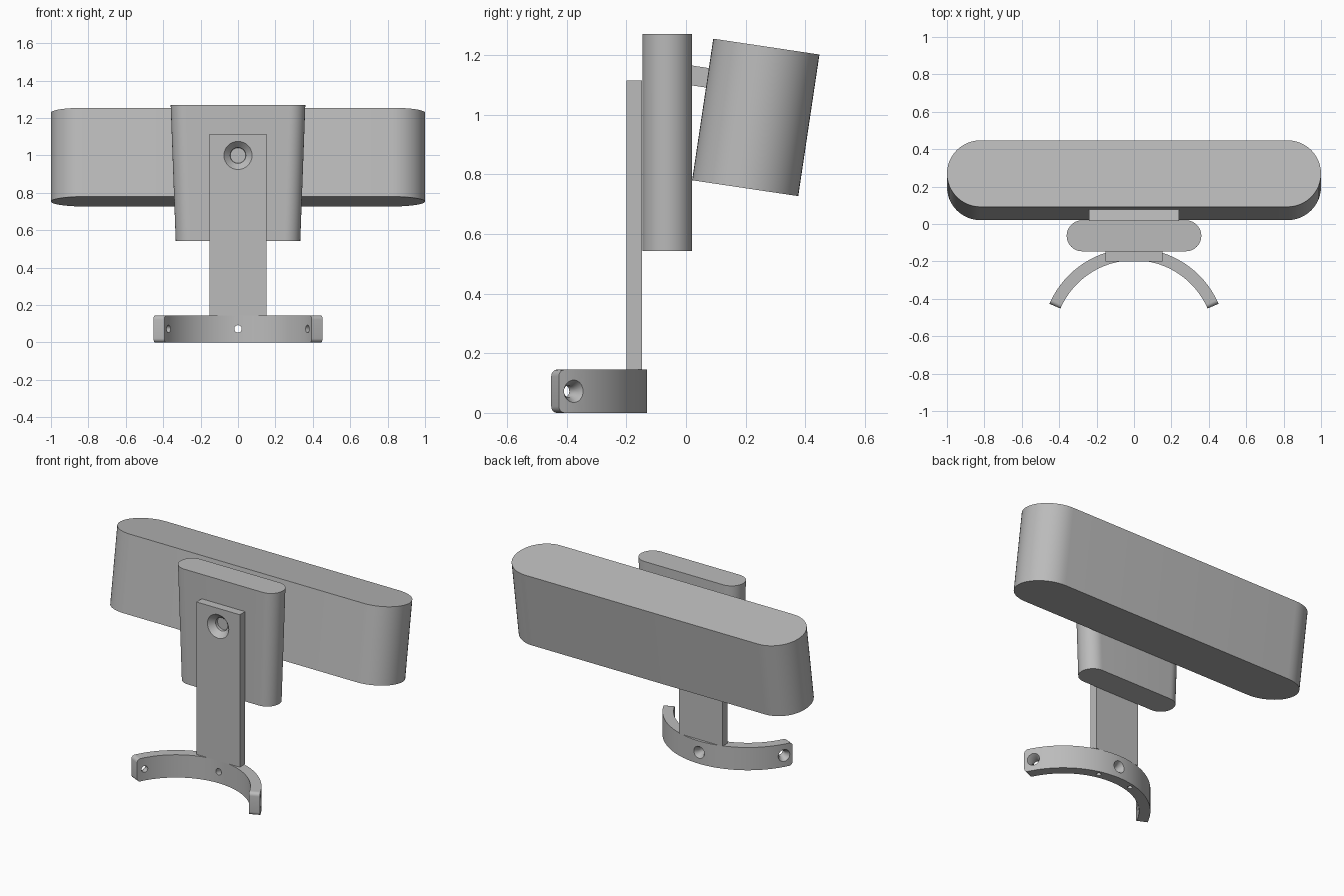
import bpy, bmesh
from math import sin, cos, pi, radians
from mathutils import Vector, Matrix

default = bpy.data.objects.get("Cube")
if default:
    bpy.data.objects.remove(default, do_unlink=True)

GREY = (0.5, 0.5, 0.5, 1)
grey = bpy.data.materials.new("plain grey")
grey.use_nodes = True
grey.diffuse_color = GREY
grey.node_tree.nodes["Principled BSDF"].inputs["Base Color"].default_value = GREY


def finish(name, bm):
    bmesh.ops.recalc_face_normals(bm, faces=bm.faces[:])
    mesh = bpy.data.meshes.new(name)
    bm.to_mesh(mesh)
    bm.free()
    mesh.materials.append(grey)
    obj = bpy.data.objects.new(name, mesh)
    bpy.context.collection.objects.link(obj)
    return obj


def loft(name, loops):
    """Solid skinned through equal-length closed loops, capped at both ends."""
    bm = bmesh.new()
    rings = [[bm.verts.new(p) for p in loop] for loop in loops]
    n = len(rings[0])
    for a, b in zip(rings, rings[1:]):
        for i in range(n):
            j = (i + 1) % n
            bm.faces.new((a[i], a[j], b[j], b[i]))
    bm.faces.new(rings[0][::-1])
    bm.faces.new(rings[-1])
    return finish(name, bm)


def stadium(half_x, half_y, z, steps=24):
    """Slot-shaped outline with fully rounded ends."""
    pts = []
    for side, start in ((1, -pi / 2), (-1, pi / 2)):
        for i in range(steps + 1):
            a = start + pi * i / steps
            pts.append((side * (half_x - half_y) + half_y * cos(a), half_y * sin(a), z))
    return pts


def box(name, size, centre):
    bm = bmesh.new()
    bmesh.ops.create_cube(bm, size=1)
    bmesh.ops.scale(bm, vec=size, verts=bm.verts)
    obj = finish(name, bm)
    obj.location = centre
    return obj


def drill(target, profile, origin, direction, steps=32):
    """Cut a turned hole: profile is (radius, depth) pairs along direction."""
    loops = [[(r * cos(2 * pi * i / steps), r * sin(2 * pi * i / steps), d)
              for i in range(steps)] for r, d in profile]
    cutter = loft("hole_cutter", loops)
    turn = Vector((0, 0, 1)).rotation_difference(Vector(direction)).to_matrix().to_4x4()
    cutter.matrix_world = Matrix.Translation(origin) @ turn
    cutter.hide_render = True
    cutter.hide_set(True)
    mod = target.modifiers.new("hole", 'BOOLEAN')
    mod.operation = 'DIFFERENCE'
    mod.solver = 'EXACT'
    mod.object = cutter
    return cutter


def bake(obj, cutters):
    """Apply the holes and remove their cutters."""
    bpy.context.view_layer.update()
    graph = bpy.context.evaluated_depsgraph_get()
    mesh = bpy.data.meshes.new_from_object(obj.evaluated_get(graph))
    obj.modifiers.clear()
    obj.data = mesh
    for c in cutters:
        bpy.data.objects.remove(c, do_unlink=True)


# Main head, leaning back
TILT = radians(-8.5)
head = loft("main_head", [stadium(1, 0.18, z) for z in (-0.24, 0.24)])
head.location = (0, 0.234, 0.991)
head.rotation_euler.x = TILT

# Tapered housing in front of the head
housing = loft("tapered_housing", [stadium(0.333, 0.083, 0.543), stadium(0.36, 0.083, 1.27)])
housing.location.y = -0.063

# Tilted link between housing and head
link = box("connecting_link", (0.48, 0.13, 0.066), (0, 0.057, 1.126))
link.rotation_euler.x = TILT

# Upright plate with a countersunk hole
plate = box("upright_plate", (0.306, 0.053, 0.97), (0, -0.1735, 0.63))
plate_holes = [drill(plate, [(0.079, -0.004), (0.042, 0.035), (0.04, 0.08)],
                     (0, -0.2, 1), (0, 1, 0))]

# Curved clamp band with rounded end corners
OUTER, INNER, HEIGHT = 0.493, 0.429, 0.145
CENTRE = Vector((0, -0.623, 0))
START = radians(23.5)
STEPS = 48


def section(angle):
    d = Vector((cos(angle), sin(angle), 0))
    up = Vector((0, 0, HEIGHT))
    return [CENTRE + d * INNER, CENTRE + d * OUTER,
            CENTRE + d * OUTER + up, CENTRE + d * INNER + up]


band = loft("clamp_band", [section(START + (pi - 2 * START) * i / STEPS)
                           for i in range(STEPS + 1)])
bm = bmesh.new()
bm.from_mesh(band.data)
tips = [f for f in bm.faces if abs(f.normal.z) < 0.01
        and abs(f.normal.dot((f.calc_center_median() - CENTRE).normalized())) < 0.4]
corners = [e for f in tips for e in f.edges
           if abs(e.verts[0].co.z - e.verts[1].co.z) < 0.001]
bmesh.ops.bevel(bm, geom=corners, offset=0.022, segments=6, affect='EDGES', profile=0.5)
bm.to_mesh(band.data)
bm.free()

# Countersunk holes through the band, wide on the outside
band_holes = []
for degrees in (30, 90, 150):
    a = radians(degrees)
    out = Vector((cos(a), sin(a), 0))
    origin = CENTRE + out * OUTER + Vector((0, 0, HEIGHT / 2))
    band_holes.append(drill(band, [(0.04, -0.004), (0.02, 0.032), (0.02, 0.1)], origin, -out))

# Fixing holes from below the band up into the plate
for x in (-0.115, 0.115):
    origin = (x, -0.1735, 0)
    band_holes.append(drill(band, [(0.014, -0.02), (0.014, 0.2)], origin, (0, 0, 1)))
    plate_holes.append(drill(plate, [(0.014, 0.1), (0.014, 0.25)], origin, (0, 0, 1)))

bake(plate, plate_holes)
bake(band, band_holes)

# Smooth curves, keep hard edges
bpy.ops.object.select_all(action='DESELECT')
for obj in (head, housing, link, plate, band):
    obj.select_set(True)
bpy.context.view_layer.objects.active = head
bpy.ops.object.shade_smooth_by_angle(angle=radians(30))
